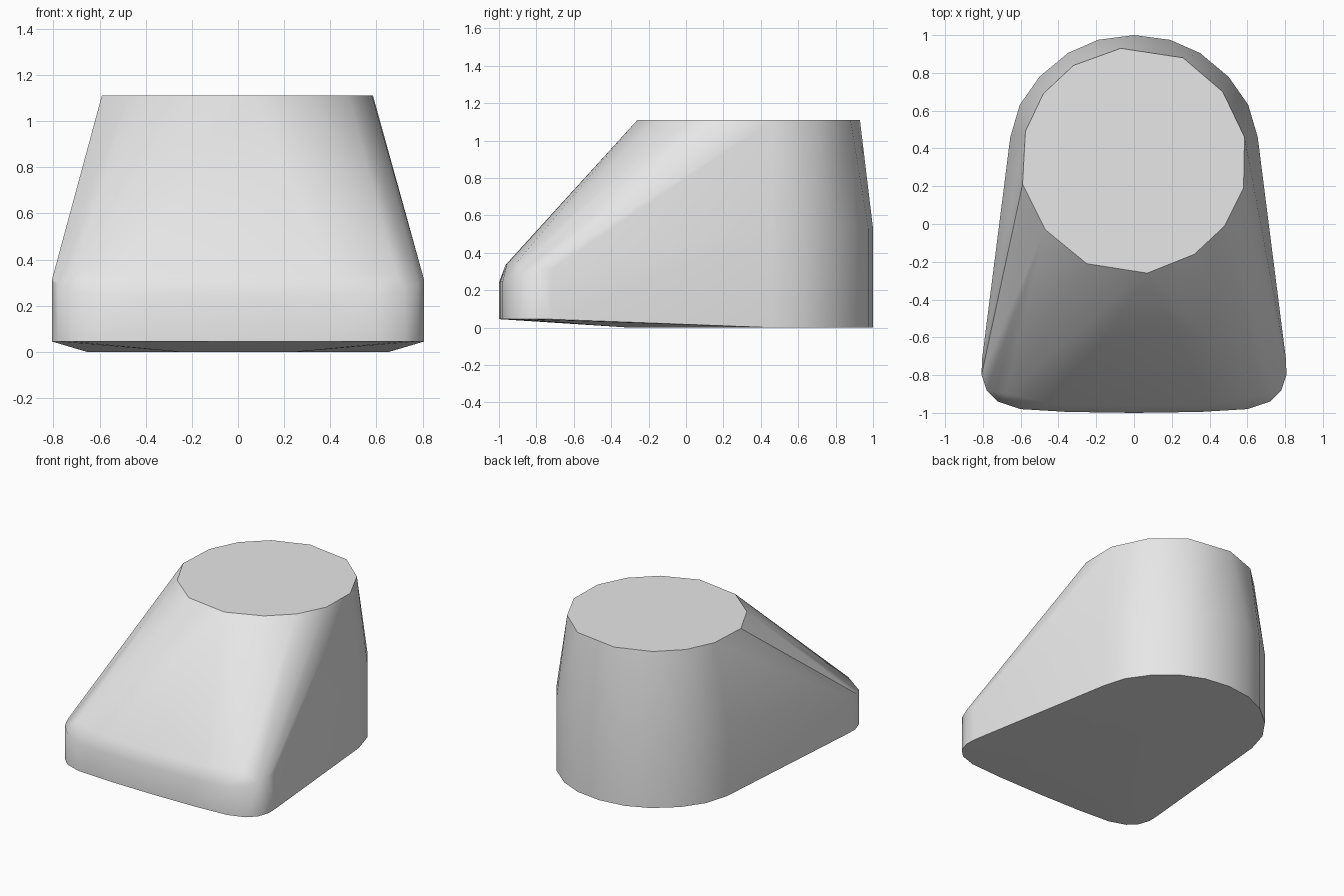
import bpy
import bmesh
import math

cube = bpy.data.objects.get("Cube")
if cube:
    bpy.data.objects.remove(cube, do_unlink=True)

grey = bpy.data.materials.new("light_grey")
grey.use_nodes = True
colour = (0.8, 0.8, 0.8, 1)
grey.diffuse_color = colour
grey.node_tree.nodes["Principled BSDF"].inputs["Base Color"].default_value = colour

TOP_Z = 1.11


def mirrored(points):
    """Add the other side of a half profile."""
    return points + [(-x, y, z) for x, y, z in points if x > 0]


# Flat faceted top, slightly irregular
top = [(-0.07, 0.93), (0.26, 0.88), (0.47, 0.70), (0.585, 0.46), (0.58, 0.19),
       (0.48, -0.01), (0.32, -0.16), (0.07, -0.26), (-0.25, -0.21), (-0.47, -0.03),
       (-0.59, 0.21), (-0.575, 0.49), (-0.48, 0.69), (-0.32, 0.84)]
points = [(x, y, TOP_Z) for x, y in top]

# Half footprint from the front centre round to the back centre
front = [(0, -1), (0.35, -0.995), (0.6, -0.98), (0.72, -0.94), (0.78, -0.88),
         (0.807, -0.8), (0.805, -0.72)]
back = [(0.655, 0.46), (0.605, 0.63), (0.5, 0.78), (0.35, 0.905), (0.19, 0.975), (0, 1)]

# Upright wall: low at the front lip, taller round the back
for x, y in front:
    rim = 0.24 + 0.07 * min(1, (y + 1) / 0.15)
    points += mirrored([(x, y, 0.045), (x, y, rim)])
for x, y in back:
    points += mirrored([(x, y, 0), (x, y, 0.53)])

# Rounded lip under the front slope, and the start of the raised sole
points += mirrored([(0, -0.965, 0.335), (0.4, -0.957, 0.34), (0.68, -0.90, 0.355),
                    (0.25, -0.3, 0)])

# Wrap one convex skin round all the profiles
bm = bmesh.new()
for p in points:
    bm.verts.new(p)
hull = bmesh.ops.convex_hull(bm, input=bm.verts[:])
loose = {v for v in hull["geom_interior"] + hull["geom_unused"]
         if isinstance(v, bmesh.types.BMVert)}
bmesh.ops.delete(bm, geom=list(loose), context="VERTS")
bmesh.ops.dissolve_limit(bm, angle_limit=math.radians(0.5),
                         verts=bm.verts[:], edges=bm.edges[:])
bmesh.ops.recalc_face_normals(bm, faces=bm.faces[:])

mesh = bpy.data.meshes.new("wedge_body")
bm.to_mesh(mesh)
bm.free()
mesh.materials.append(grey)
body = bpy.data.objects.new("wedge_body", mesh)
bpy.context.collection.objects.link(body)

bpy.ops.object.select_all(action="DESELECT")
body.select_set(True)
bpy.context.view_layer.objects.active = body
bpy.ops.object.shade_smooth_by_angle(angle=math.radians(35))
